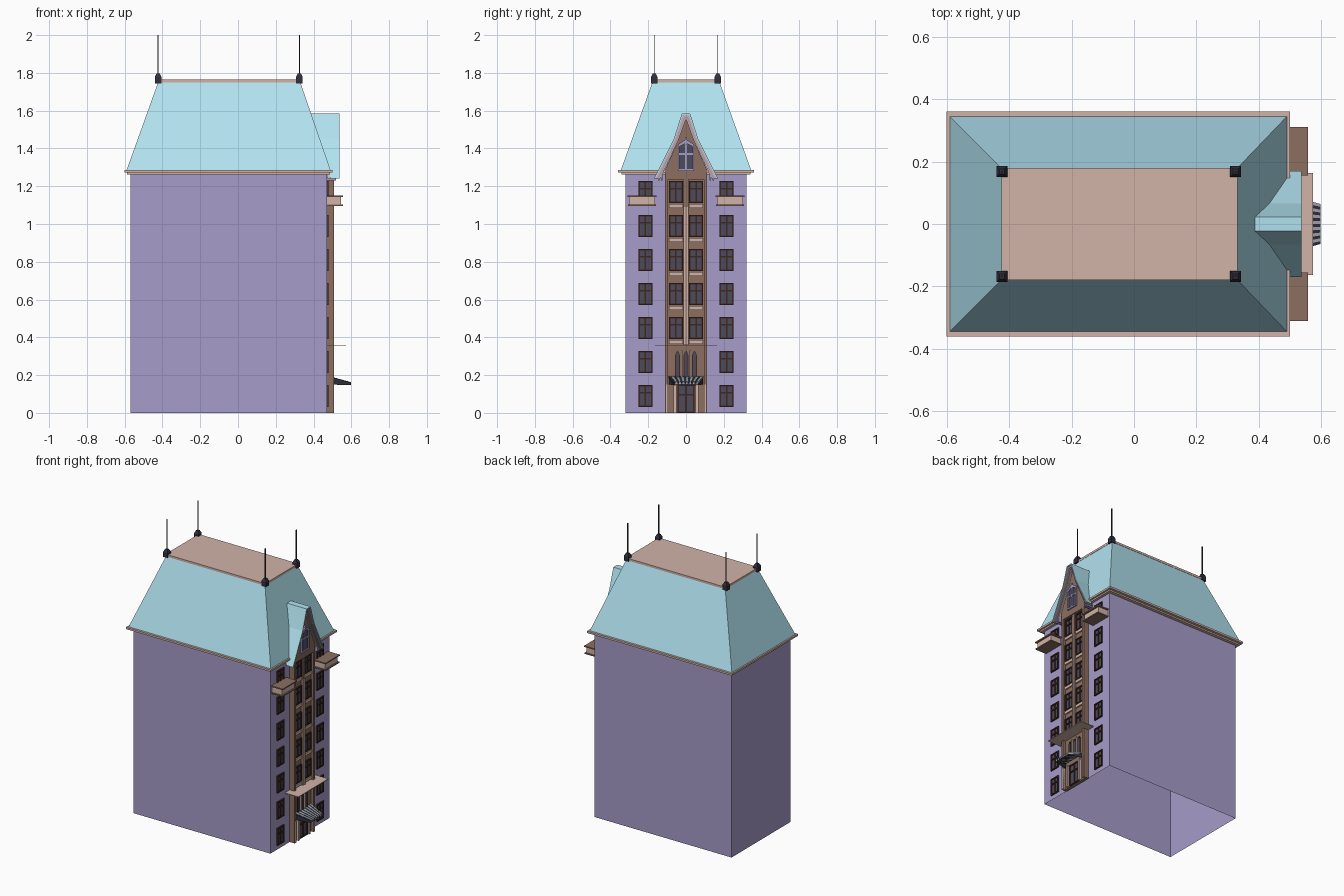
import bpy, bmesh, math

if "Cube" in bpy.data.objects:
    bpy.data.objects.remove(bpy.data.objects["Cube"])

COLS = dict(purple=(165, 155, 200), pink=(208, 178, 166), brown=(139, 110, 96), roof=(176, 226, 240),
            frame=(66, 42, 36), glass=(78, 76, 90), iron=(52, 50, 62), stripe=(165, 170, 178))
mats, parts = {}, {}
for k, c in COLS.items():
    mats[k] = bpy.data.materials.new(k)
    mats[k].diffuse_color = tuple((v / 255) ** 2.2 for v in c) + (1,)


def loft(name, mat, a, b, cap_a=True, cap_b=True):
    """Add a solid between two matching rings to the named part."""
    bm = parts.setdefault(name, (mat, bmesh.new()))[1]
    va, vb = [bm.verts.new(p) for p in a], [bm.verts.new(p) for p in b]
    n = len(a)
    for i in range(n):
        bm.faces.new((va[i], va[(i + 1) % n], vb[(i + 1) % n], vb[i]))
    if cap_a:
        bm.faces.new(va[::-1])
    if cap_b:
        bm.faces.new(vb)


def rect(x0, x1, y0, y1, z):
    return [(x0, y0, z), (x1, y0, z), (x1, y1, z), (x0, y1, z)]


def box(name, mat, x0, x1, y0, y1, z0, z1):
    y0, y1 = sorted((y0, y1))
    loft(name, mat, rect(x0, x1, y0, y1, z0), rect(x0, x1, y0, y1, z1))


def prism(name, mat, pts, x0, x1):
    loft(name, mat, [(x0, y, z) for y, z in pts], [(x1, y, z) for y, z in pts])


def window(x, y, z, w=0.074, h=0.118, sill=False):
    """Framed sash with a mullion and a transom."""
    f = 0.008
    box("window_glass", "glass", x - 0.004, x + 0.003, y - w / 2, y + w / 2, z, z + h)
    for s in (-1, 1):
        box("window_frames", "frame", x, x + 0.009, y + s * w / 2, y + s * (w / 2 - f), z, z + h)
    for za, zb in ((0, f), (h * 0.62, h * 0.62 + f), (h - f, h)):
        box("window_frames", "frame", x, x + 0.009, y - w / 2 + f, y + w / 2 - f, z + za, z + zb)
    box("window_frames", "frame", x, x + 0.007, y - f / 2, y + f / 2, z + f, z + h - f)


# Main block, open underneath
loft("walls", "purple", rect(-0.57, 0.47, -0.32, 0.32, 0), rect(-0.57, 0.47, -0.32, 0.32, 1.265), False, False)

# Cornice and truncated mansard roof
box("cornice", "pink", -0.588, 0.488, -0.342, 0.342, 1.262, 1.272)
box("cornice", "pink", -0.60, 0.50, -0.36, 0.36, 1.272, 1.285)
loft("roof", "roof", rect(-0.59, 0.49, -0.345, 0.345, 1.285), rect(-0.423, 0.33, -0.178, 0.178, 1.75), False, False)
box("roof_deck", "pink", -0.425, 0.332, -0.18, 0.18, 1.75, 1.765)

# Corner posts with spires
for x in (-0.423, 0.325):
    for y in (-0.168, 0.168):
        r, t = 0.0175, 0.008
        base, mid = [rect(x - r, x + r, y - r, y + r, z) for z in (1.745, 1.778)]
        loft("corner_posts", "iron", base, mid, True, False)
        loft("corner_posts", "iron", mid, rect(x - t, x + t, y - t, y + t, 1.797), False, True)
        s = 0.0025
        box("spires", "iron", x - s, x + s, y - s, y + s, 1.797, 2.0)

# Projecting central bay with piers
box("bay", "brown", 0.465, 0.488, -0.11, 0.11, 0, 1.25)
for s in (-1, 1):
    box("bay_piers", "brown", 0.47, 0.507, s * 0.094, s * 0.11, 0, 1.25)
    box("entrance_piers", "pink", 0.488, 0.506, s * 0.05, s * 0.066, 0, 0.15)
    box("entrance_piers", "pink", 0.488, 0.509, s * 0.094, s * 0.106, 0, 0.15)
    box("mullion_strips", "pink", 0.488, 0.505, s * 0.003, s * 0.01, 0.36, 1.09)
box("bay_mullion", "brown", 0.488, 0.502, -0.012, 0.012, 0.36, 1.25)

# Window columns and spandrel panels
for s in (-1, 1):
    for i in range(7):
        z = 0.03 + 0.18 * i
        window(0.47, s * 0.215, z)
        if i > 1:
            window(0.488, s * 0.053, z)
            box("spandrels", "pink", 0.488, 0.498, s * 0.016, s * 0.09, z - 0.024, z - 0.005)

# Entrance door and lancet windows
window(0.49, 0, 0, 0.09, 0.15)
for y in (-0.045, 0, 0.045):
    for n, m, w, x in (("lancet_frames", "frame", 0.012, 0.493), ("lancet_glass", "glass", 0.008, 0.496)):
        prism(n, m, [(y - w, 0.19), (y + w, 0.19), (y + w, 0.305), (y + w * 0.6, 0.32),
                     (y, 0.318 + w), (y - w * 0.6, 0.32), (y - w, 0.305)], 0.486, x)
for y in (-0.0225, 0.0225):
    box("lancet_columns", "pink", 0.488, 0.5, y - 0.004, y + 0.004, 0.19, 0.33)

# Ledge above the entrance
box("entrance_ledge", "pink", 0.47, 0.573, -0.163, 0.163, 0.353, 0.358)

# Pleated striped awning
n = 14
for i in range(n):
    u0, u1 = 2 * i / n - 1, 2 * (i + 1) / n - 1
    um = (u0 + u1) / 2
    m = ("iron", "stripe")[i % 2]
    d = 0.003 * (i % 2)
    top = [(0.488, u0 * 0.092, 0.193), (0.488, u1 * 0.092, 0.193),
           (0.598, u1 * 0.064, 0.16 + d), (0.598, u0 * 0.064, 0.16 + d)]
    low = [(x, y, z - (0.006 if k < 2 else 0.014)) for k, (x, y, z) in enumerate(top)]
    loft("awning_" + m, m, low, top)
for s in (-1, 1):
    a = [(0.488, s * 0.09, 0.188), (0.488, s * 0.09, 0.15), (0.597, s * 0.062, 0.147), (0.597, s * 0.062, 0.158)]
    loft("awning_iron", "iron", a, [(x, y - s * 0.003, z) for x, y, z in a])

# Corner balconies
for s in (-1, 1):
    box("balcony_body", "pink", 0.47, 0.546, s * 0.165, s * 0.302, 1.102, 1.142)
    box("balcony_slabs", "brown", 0.47, 0.557, s * 0.155, s * 0.31, 1.142, 1.15)
    box("balcony_slabs", "brown", 0.47, 0.555, s * 0.158, s * 0.308, 1.094, 1.102)


# Flared dormer: stepped rakes under a roof skin
def rake(d):
    return [(0.17 - d, 1.24), (0.065 - d * 0.8, 1.45), (max(0.022 - d * 0.6, 0.002), 1.585 - d)]


def rake_band(name, mat, d0, d1, x1, follow=False):
    a, b = rake(d0), rake(d1)
    half = a + [(-y, z) for y, z in a[::-1]]
    inner = b + [(-y, z) for y, z in b[::-1]]
    for i in range(5):
        q = [half[i], half[i + 1], inner[i + 1], inner[i]]
        back = [(min(0.49, 0.49 - (z - 1.285) * 0.344) if follow else 0.475, y, z) for y, z in q]
        loft(name, mat, back, [(x1, y, z) for y, z in q])


rake_band("dormer_roof", "roof", 0, 0.008, 0.537, True)
rake_band("rake_outer", "pink", 0.008, 0.018, 0.53)
rake_band("rake_middle", "purple", 0.018, 0.026, 0.523)
rake_band("rake_inner", "pink", 0.026, 0.034, 0.516)
half = [(0.11, 1.236), (0.11, 1.29)] + rake(0.034)[1:]
prism("gable_wall", "brown", half + [(-y, z) for y, z in half[::-1]], 0.475, 0.507)

# Brackets at the foot of the gable
for s in (-1, 1):
    for y in (0.128, 0.145):
        box("gable_brackets", "purple", 0.47, 0.518, s * (y - 0.004), s * (y + 0.004), 1.23, 1.26)

# Gable window with stepped top
box("gable_glass", "glass", 0.505, 0.509, -0.04, 0.04, 1.285, 1.42)
for s in (-1, 1):
    box("gable_window_frame", "purple", 0.507, 0.517, s * 0.034, s * 0.043, 1.28, 1.41)
    prism("gable_window_frame", "purple", [(s * 0.043, 1.405), (s * 0.043, 1.42), (s * 0.006, 1.445), (s * 0.006, 1.425)],
          0.507, 0.517)
box("gable_window_frame", "purple", 0.507, 0.515, -0.005, 0.005, 1.28, 1.457)
for z in (1.28, 1.365):
    box("gable_window_frame", "purple", 0.507, 0.516, -0.04, 0.04, z, z + 0.01)

# Turn the collected parts into objects
for name, (mat, bm) in parts.items():
    bmesh.ops.recalc_face_normals(bm, faces=bm.faces)
    me = bpy.data.meshes.new(name)
    bm.to_mesh(me)
    bm.free()
    me.materials.append(mats[mat])
    bpy.context.collection.objects.link(bpy.data.objects.new(name, me))

for m in bpy.data.materials:
    if m.users and not m.is_grease_pencil:
        m.use_nodes = True
        m.node_tree.nodes["Principled BSDF"].inputs["Base Color"].default_value = m.diffuse_color
